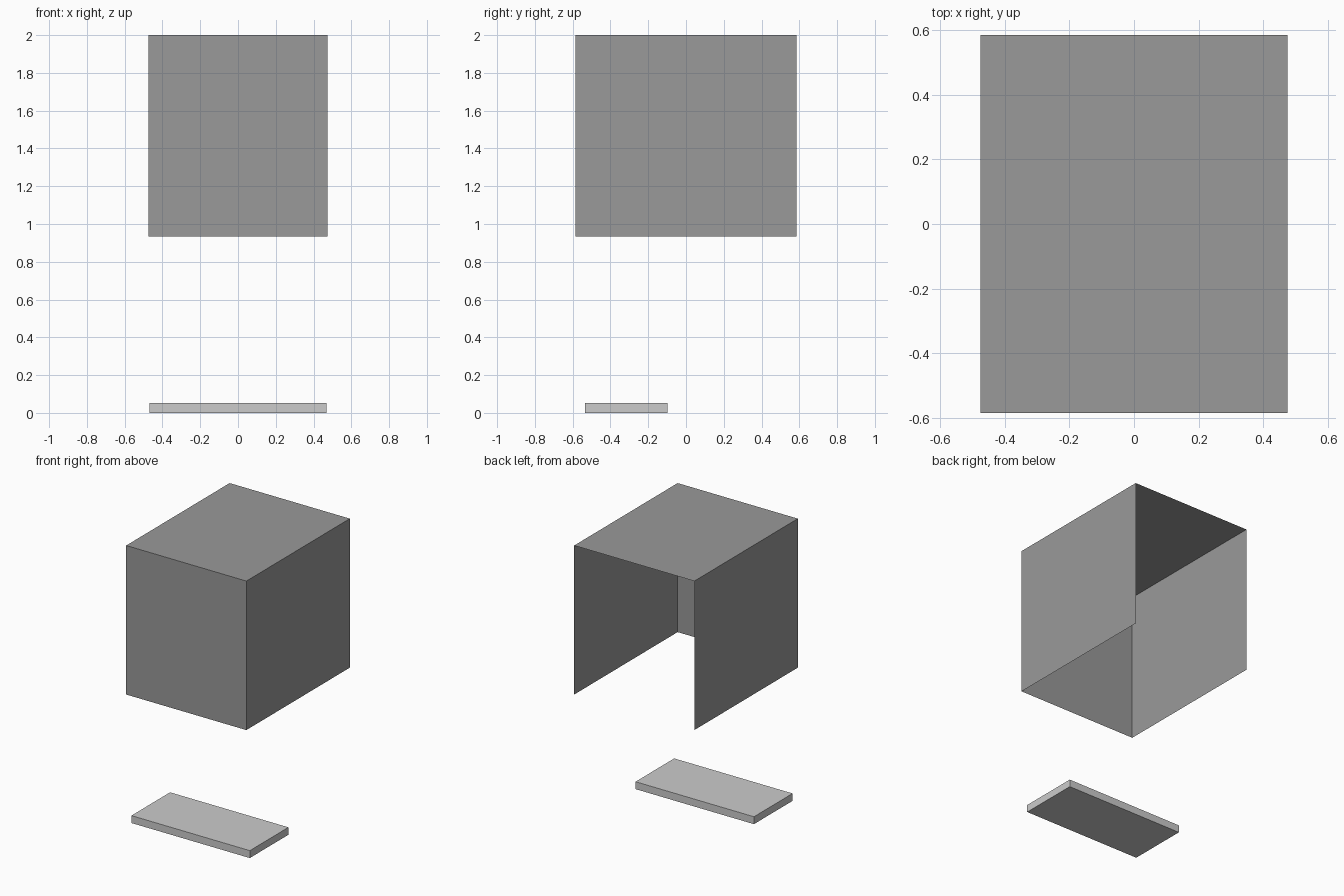
import bpy, bmesh
from mathutils import Matrix, Vector

if "Cube" in bpy.data.objects:
    bpy.data.objects.remove(bpy.data.objects["Cube"])


def box(name, lo, hi, open_dirs=()):
    """Box between two corners, leaving out faces whose normals are in open_dirs."""
    lo, hi = Vector(lo), Vector(hi)
    bm = bmesh.new()
    bmesh.ops.create_cube(bm, size=1, matrix=Matrix.LocRotScale((lo + hi) / 2, None, hi - lo))
    bm.normal_update()
    drop = [f for f in bm.faces if any(f.normal.dot(Vector(d)) > 0.9 for d in open_dirs)]
    bmesh.ops.delete(bm, geom=drop, context='FACES_ONLY')
    mesh = bpy.data.meshes.new(name)
    bm.to_mesh(mesh)
    bm.free()
    obj = bpy.data.objects.new(name, mesh)
    bpy.context.collection.objects.link(obj)
    return obj


# Thin dark sheet hood, open at the back and underneath
hood = box("hood", (-0.475, -0.584, 0.935), (0.475, 0.584, 2.0), open_dirs=[(0, 1, 0), (0, 0, -1)])
dark = bpy.data.materials.new("dark_grey")
dark.diffuse_color = (0.32, 0.32, 0.32, 1)
dark.use_nodes = True
dark.node_tree.nodes["Principled BSDF"].inputs["Base Color"].default_value = dark.diffuse_color
hood.data.materials.append(dark)

# Solid slab on the floor, towards the front
box("floor_slab", (-0.468, -0.535, 0.0), (0.468, -0.099, 0.053))
